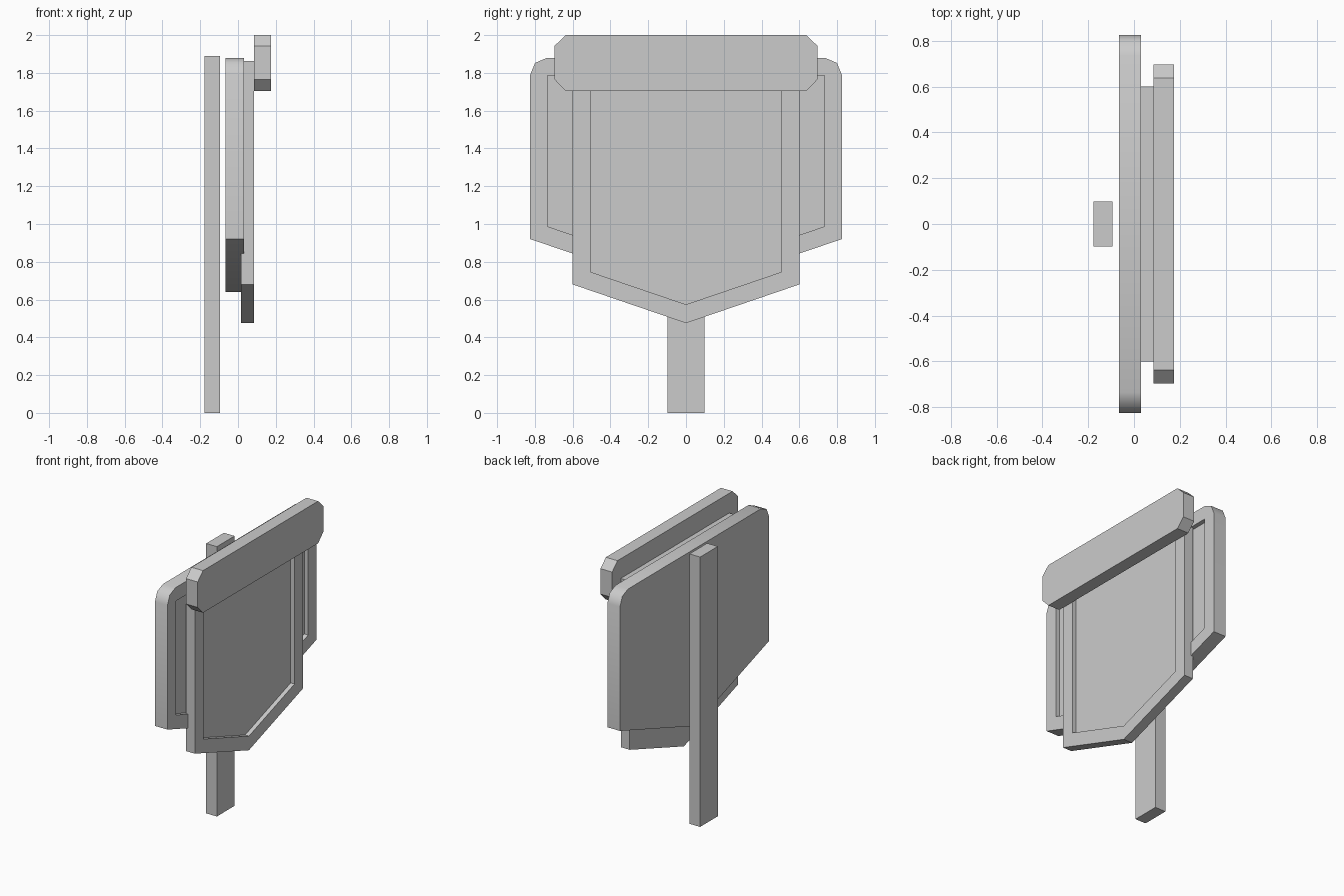
import bpy, bmesh

if "Cube" in bpy.data.objects:
    bpy.data.objects.remove(bpy.data.objects["Cube"])


def mirrored(half):
    """Complete a (y, z) outline from its right half, bottom to top."""
    return half + [(-y, z) for y, z in reversed(half) if y > 0]


def plate(name, x0, x1, half, inner_half=None, depth=0.03):
    """Extruded outline facing +x, with an optional sunken front."""
    rows = [(x0, mirrored(half)), (x1, mirrored(half))]
    if inner_half:
        inner = mirrored(inner_half)
        rows += [(x1, inner), (x1 - depth, inner)]
    bm = bmesh.new()
    loops = [[bm.verts.new((x, y, z)) for y, z in pts] for x, pts in rows]
    bm.faces.new(loops[0][::-1])
    for a, b in zip(loops, loops[1:]):
        n = len(a)
        for i in range(n):
            j = (i + 1) % n
            bm.faces.new((a[i], a[j], b[j], b[i]))
    bm.faces.new(loops[-1])
    # repeated inner corner points collapse into one
    bmesh.ops.remove_doubles(bm, verts=bm.verts[:], dist=1e-4)
    bmesh.ops.recalc_face_normals(bm, faces=bm.faces[:])
    mesh = bpy.data.meshes.new(name)
    bm.to_mesh(mesh)
    bm.free()
    obj = bpy.data.objects.new(name, mesh)
    bpy.context.collection.objects.link(obj)
    return obj


# Support post
plate("post", -0.178, -0.095, [(0.098, 0), (0.098, 1.89)])

# Wide rear panel with rounded top corners and a sunken face
rear = plate("rear_panel", -0.066, 0.031,
             [(0, 0.64), (0.825, 0.92), (0.825, 1.79), (0.799, 1.853), (0.735, 1.88)],
             [(0, 0.738), (0.733, 0.987)] + [(0.733, 1.785)] * 3)
bpy.context.view_layer.objects.active = rear
rear.select_set(True)
bpy.ops.object.shade_smooth_by_angle(angle=0.8)

# Narrower front panel with a sunken face
plate("front_panel", 0.016, 0.085,
      [(0, 0.475), (0.6, 0.68), (0.6, 1.862)],
      [(0, 0.574), (0.505, 0.746), (0.505, 1.767)])

# Chamfered header board across the top
plate("header_board", 0.085, 0.175,
      [(0.637, 1.705), (0.696, 1.765), (0.696, 1.943), (0.637, 2.0)])
